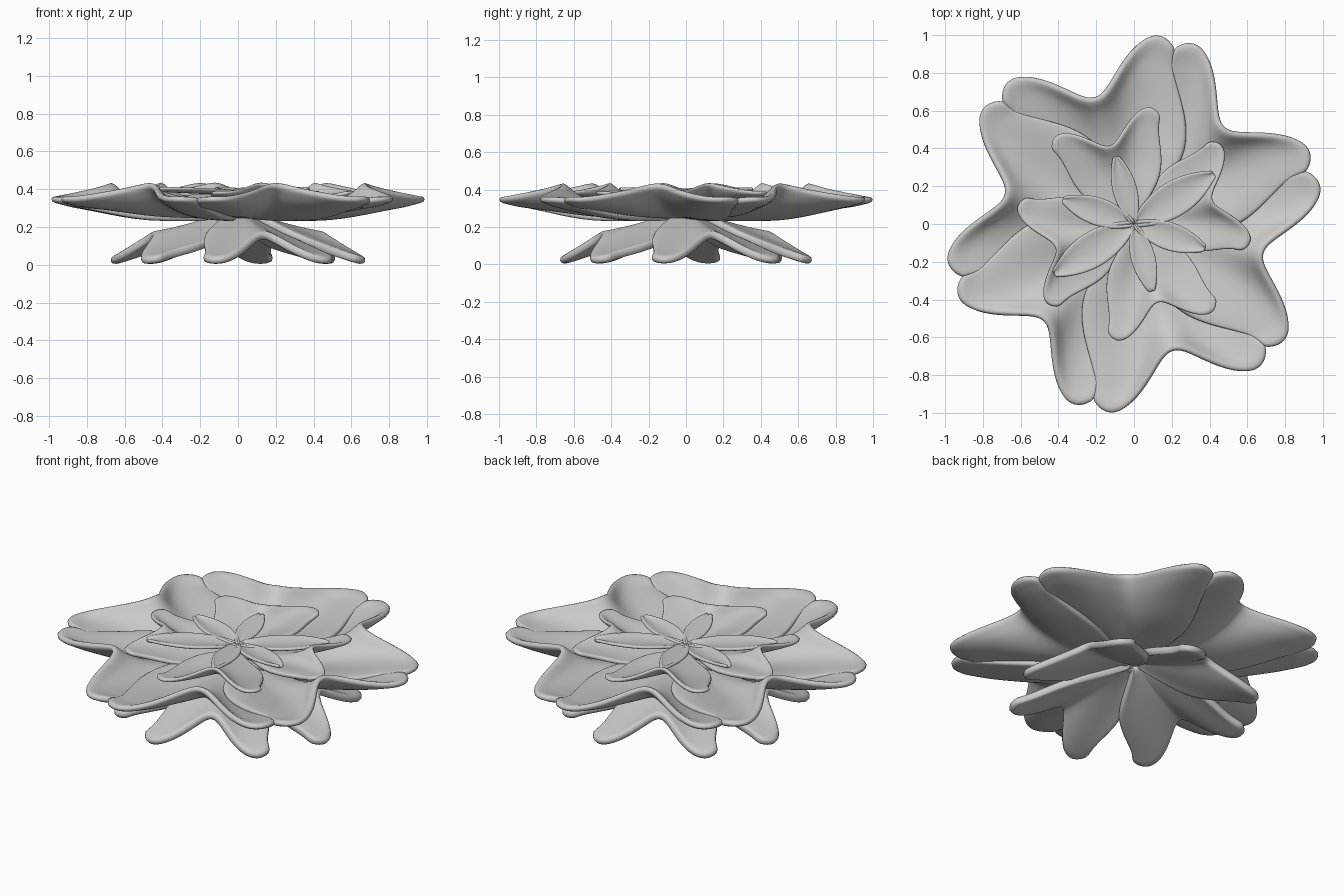
import bpy
import math

cube = bpy.data.objects.get("Cube")
if cube:
    bpy.data.objects.remove(cube)

grey = bpy.data.materials.new("pale_grey")
grey.use_nodes = True
colour = (0.6, 0.59, 0.575, 1)
grey.diffuse_color = colour
bsdf = next(n for n in grey.node_tree.nodes if n.type == "BSDF_PRINCIPLED")
bsdf.inputs["Base Color"].default_value = colour
bsdf.inputs["Roughness"].default_value = 0.6


def smooth(t):
    t = max(0.0, min(1.0, t))
    return t * t * (3 - 2 * t)


def sheet(name, point, columns, rows):
    """Mesh from a surface function point(u, v), u in -1..1, v in 0..1."""
    verts = [point(2 * i / columns - 1, j / rows)
             for j in range(rows + 1) for i in range(columns + 1)]
    w = columns + 1
    faces = [(j * w + i, (j + 1) * w + i, (j + 1) * w + i + 1, j * w + i + 1)
             for j in range(rows) for i in range(columns)]
    mesh = bpy.data.meshes.new(name)
    mesh.from_pydata(verts, [], faces)
    mesh.flip_normals()
    mesh.materials.append(grey)
    for p in mesh.polygons:
        p.use_smooth = True
    return mesh


def ring(name, mesh, angles, thickness):
    """Copies of one petal turned about the middle."""
    for k, angle in enumerate(angles):
        ob = bpy.data.objects.new(f"{name}_{k + 1}", mesh)
        bpy.context.collection.objects.link(ob)
        ob.rotation_euler.z = math.radians(angle)
        solid = ob.modifiers.new("thickness", "SOLIDIFY")
        solid.thickness = thickness
        solid.offset = 0
        sub = ob.modifiers.new("round", "SUBSURF")
        sub.levels = sub.render_levels = 1


def inner(v):
    """One over the inner part of a petal, fading to zero at its tip."""
    return smooth((0.95 - v) / 0.6)


def heart_point(u, v, size, half_angle, swell, height):
    """Two-lobed petal; swell widens its right and left sides in degrees."""
    s = abs(u)
    reach = 0.7 + 0.31 * smooth(s / 0.8) ** 1.15
    if s > 0.8:
        reach -= 0.06 * ((s - 0.8) / 0.2) ** 2
    r = size * (0.03 + (reach - 0.03) * v)
    widen = swell[0] if u < 0 else swell[1]
    a = math.radians(half_angle * u + widen * inner(v) * u * s)
    return (r * math.cos(a), r * math.sin(a), height(r / size, u, v))


def bowl(r, u, v):
    """Shallow dish with raised notch, one raised side lip and one tucked side."""
    s = abs(u)
    z = 0.075 * smooth((r - 0.45) / 0.62)
    z += 0.125 * v ** 3 * (1 - smooth(s / 0.75))
    z += (0.05 if u < 0 else -0.012) * smooth((s - 0.35) / 0.6) * inner(v) * smooth(v * 4)
    return z + 0.015 * smooth((v - 0.88) / 0.12)


def big_height(r, u, v):
    return 0.262 + bowl(r, u, v)


def small_height(r, u, v):
    return 0.33 + 0.62 * bowl(r, u, v)


def droop_height(r, u, v):
    s = abs(u)
    z = 0.285 - 0.265 * r + 0.055 * v ** 2 * (1 - smooth(s / 0.7))
    return z - 0.02 * math.sin(math.pi * v) * s + (0.02 if u < 0 else -0.02) * s * inner(v)


def leaf_point(u, v, length, width):
    """Slim pointed-oval petal with a cupped cross-section."""
    half = width * math.sin(math.pi * (0.03 + 0.94 * v)) ** 0.75
    return (length * v, half * u, 0.375 + 0.02 * v + 0.015 * u * u)


# Large outer flower: six heart petals
big = sheet("outer_petal", lambda u, v: heart_point(u, v, 1.0, 30.5, (24, 9), big_height), 32, 20)
ring("outer_petal", big, [47 + 60 * k for k in range(6)], 0.036)

# Upper inner flower: four smaller heart petals
small = sheet("inner_petal", lambda u, v: heart_point(u, v, 0.62, 31, (16, 16), small_height), 28, 14)
ring("inner_petal", small, [17 + 90 * k for k in range(4)], 0.024)

# Drooping lower petals
droop = sheet("lower_petal", lambda u, v: heart_point(u, v, 0.68, 34, (16, 16), droop_height), 28, 14)
ring("lower_petal", droop, [17 + 90 * k for k in range(4)], 0.045)

# Slim leaves in the middle, in opposite pairs
for length, width, angle in ((0.37, 0.065, 105), (0.40, 0.075, 161), (0.50, 0.095, 212)):
    leaf = sheet("centre_petal", lambda u, v: leaf_point(u, v, length, width), 8, 14)
    ring(f"centre_petal_{angle}", leaf, [angle, angle + 180], 0.018)
